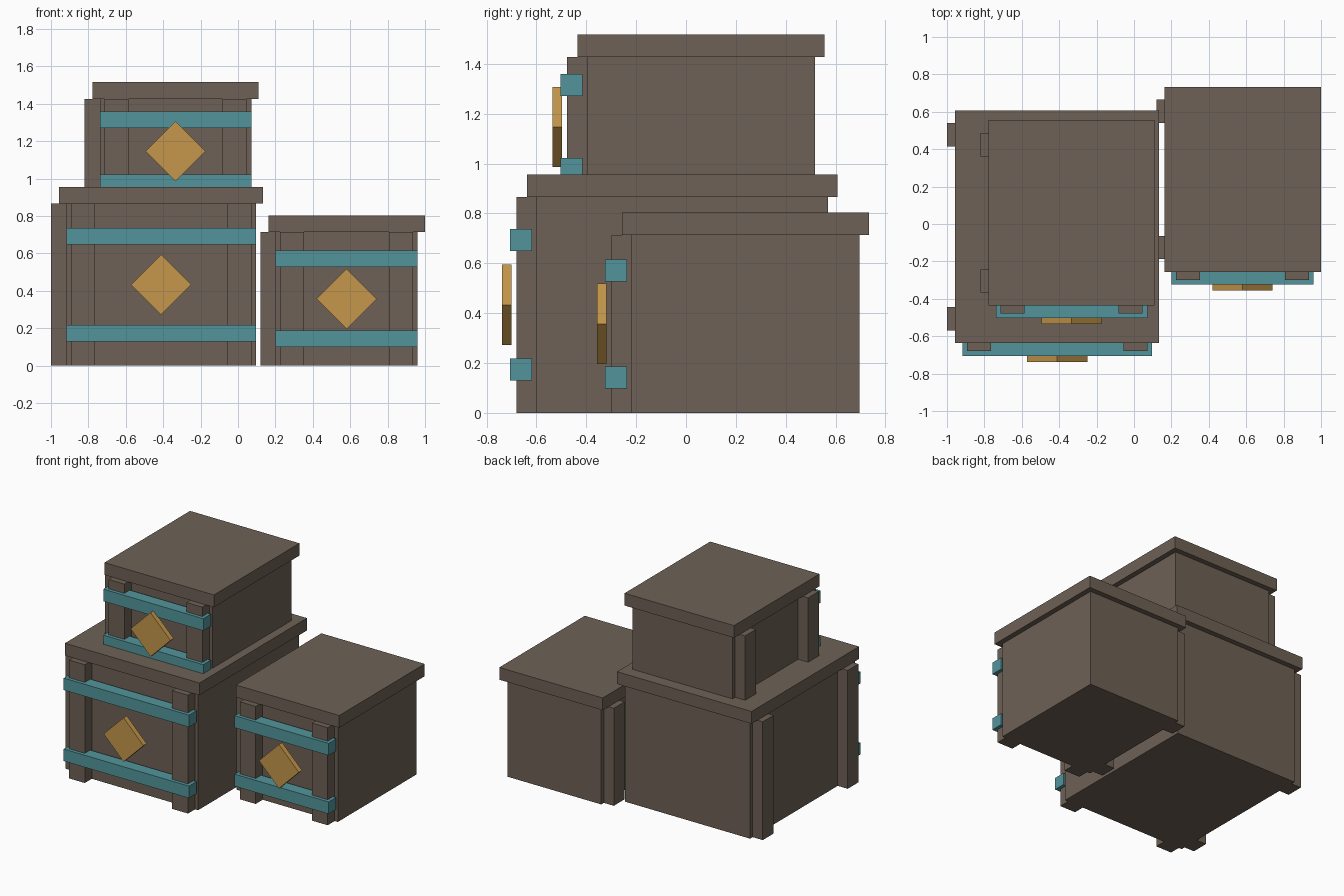
import bpy, math
from mathutils import Matrix, Vector

if "Cube" in bpy.data.objects:
    bpy.data.objects.remove(bpy.data.objects["Cube"])


def material(name, rgb):
    m = bpy.data.materials.new(name)
    m.diffuse_color = (*rgb, 1)
    m.use_nodes = True
    m.node_tree.nodes["Principled BSDF"].inputs["Base Color"].default_value = m.diffuse_color
    return m


WOOD = material("dark_wood", (0.155, 0.12, 0.092))
TEAL = material("teal_band", (0.085, 0.30, 0.33))
GOLD = material("gold_plate", (0.56, 0.31, 0.07))


def box(name, x, y, z, mat, tilt=0.0):
    """Box from (min, max) pairs, optionally turned about the y axis."""
    size = Vector((x[1] - x[0], y[1] - y[0], z[1] - z[0]))
    centre = Vector((sum(x) / 2, sum(y) / 2, sum(z) / 2))
    bpy.ops.mesh.primitive_cube_add(size=1)
    ob = bpy.context.object
    ob.name = ob.data.name = name
    ob.data.transform(Matrix.Rotation(tilt, 4, 'Y') @ Matrix.Diagonal((*size, 1)))
    ob.location = centre
    ob.data.materials.append(mat)


LID, OVER = 0.09, 0.038          # lid thickness and overhang
SLAT, THICK, INSET = 0.128, 0.081, 0.025
BAND = 0.088


def crate(name, x0, x1, y0, y1, z0, z1):
    h = z1 - z0
    box(name + "_body", (x0, x1), (y0, y1), (z0, z1), WOOD)
    box(name + "_lid", (x0 - OVER, x1 + OVER), (y0 - OVER, y1 + OVER), (z1, z1 + LID), WOOD)
    # upright slats on the front and the left side
    for i, a in enumerate((x0 + INSET, x1 - INSET - SLAT)):
        box(f"{name}_front_slat_{i + 1}", (a, a + SLAT), (y0 - THICK, y0), (z0, z1), WOOD)
    for i, a in enumerate((y0 + 0.03, y1 - 0.03 - 0.125)):
        box(f"{name}_side_slat_{i + 1}", (x0 - THICK, x0), (a, a + 0.125), (z0, z1), WOOD)
    # horizontal bands across the front
    for label, f in (("lower", 0.2), ("upper", 0.8)):
        c = z0 + f * h
        box(f"{name}_{label}_band", (x0, x1), (y0 - 0.106, y0 - 0.018),
            (c - BAND / 2, c + BAND / 2), TEAL)
    # diamond plate
    cx, cz, s = (x0 + x1) / 2, z0 + h / 2, 0.114
    box(name + "_diamond", (cx - s, cx + s), (y0 - 0.138, y0 - 0.1), (cz - s, cz + s),
        GOLD, math.pi / 4)


crate("large_crate", -0.918, 0.096, -0.599, 0.569, 0.0, 0.866)
crate("top_crate", -0.739, 0.071, -0.397, 0.517, 0.866, 1.427)
crate("small_crate", 0.2, 0.961, -0.218, 0.695, 0.0, 0.714)
